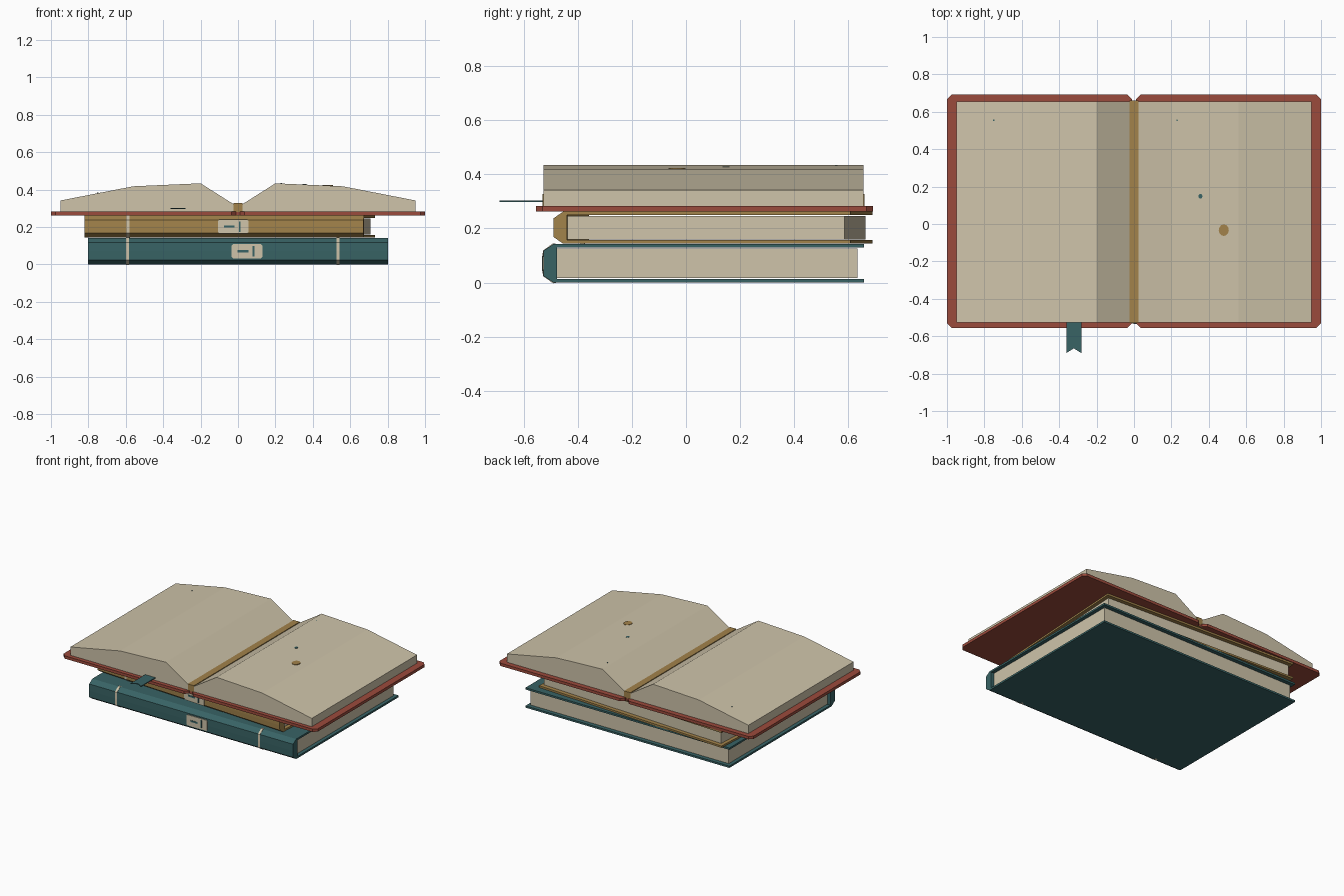
import bpy, bmesh, math
from mathutils import Matrix, Vector

if "Cube" in bpy.data.objects:
    bpy.data.objects.remove(bpy.data.objects["Cube"])


def material(name, rgb):
    m = bpy.data.materials.new(name)
    m.diffuse_color = (*rgb, 1)
    m.use_nodes = True
    m.node_tree.nodes["Principled BSDF"].inputs["Base Color"].default_value = m.diffuse_color
    return m


CREAM = material("cream paper", (0.62, 0.55, 0.40))
RED = material("red cloth", (0.33, 0.07, 0.045))
TEAL = material("teal cloth", (0.04, 0.125, 0.13))
GOLD = material("ochre cloth", (0.36, 0.225, 0.07))


def prism(name, pts, axis, lo, hi, mat, frame=None):
    """Extrude a 2D outline along an axis: 'x' takes (y, z), 'y' takes (x, z), 'z' takes (x, y)."""
    place = {"x": lambda a, b, t: (t, a, b), "y": lambda a, b, t: (a, t, b), "z": lambda a, b, t: (a, b, t)}[axis]
    bm = bmesh.new()
    face = bm.faces.new([bm.verts.new(place(a, b, lo)) for a, b in pts])
    ext = bmesh.ops.extrude_face_region(bm, geom=[face])
    top = [v for v in ext["geom"] if isinstance(v, bmesh.types.BMVert)]
    bmesh.ops.translate(bm, verts=top, vec=Vector(place(0, 0, hi - lo)))
    bmesh.ops.recalc_face_normals(bm, faces=bm.faces)
    mesh = bpy.data.meshes.new(name)
    bm.to_mesh(mesh)
    bm.free()
    ob = bpy.data.objects.new(name, mesh)
    mesh.materials.append(mat)
    bpy.context.collection.objects.link(ob)
    if frame:
        ob.matrix_world = frame
    return ob


def rect(a0, a1, b0, b1, c=0.0):
    """Rectangle outline with optional cut corners."""
    if not c:
        return [(a0, b0), (a1, b0), (a1, b1), (a0, b1)]
    return [(a0 + c, b0), (a1 - c, b0), (a1, b0 + c), (a1, b1 - c),
            (a1 - c, b1), (a0 + c, b1), (a0, b1 - c), (a0, b0 + c)]


def closed_book(name, w, d, h, mat, frame, bands, label_x):
    """Closed book lying flat, spine toward -y, centred on its frame."""
    t, f, b = 0.013, -d / 2, d / 2
    spine_back = f + 0.05
    # boards
    for side, z in (("lower", 0), ("upper", h - t)):
        prism(f"{name}_{side}_cover", rect(-w / 2, w / 2, f + 0.035, b), "z", z, z + t, mat, frame)
    # page block
    prism(f"{name}_pages", rect(-w / 2 + 0.022, w / 2 - 0.022, spine_back - 0.01, b - 0.024),
          "z", t + 0.003, h - t - 0.003, CREAM, frame)

    # faceted spine, and the bands that wrap it
    def spine(o):
        return [(spine_back, 0), (f + 0.035, -o), (f - o, 0.024), (f - o - 0.001, h / 2),
                (f - o, h - 0.024), (f + 0.035, h + o), (spine_back, h)]
    prism(f"{name}_spine", spine(0), "x", -w / 2, w / 2, mat, frame)
    for i, x in enumerate(bands):
        prism(f"{name}_band_{i}", spine(0.003), "x", x - 0.008, x + 0.008, CREAM, frame)
    # title plate with two plain strokes
    z = h / 2
    prism(f"{name}_label", rect(label_x - 0.082, label_x + 0.082, z - 0.038, z + 0.038, 0.008),
          "y", f - 0.005, f + 0.003, CREAM, frame)
    prism(f"{name}_label_dash", rect(label_x - 0.05, label_x + 0.007, z - 0.006, z + 0.006),
          "y", f - 0.007, f - 0.002, TEAL, frame)
    prism(f"{name}_label_bar", rect(label_x + 0.03, label_x + 0.039, z - 0.028, z + 0.028),
          "y", f - 0.007, f - 0.002, TEAL, frame)


# Two closed books, the upper one slightly turned
closed_book("bottom_book", 1.605, 1.185, 0.142, TEAL, Matrix.Translation((0, 0.066, 0)), (-0.59, 0.535), 0.048)
closed_book("middle_book", 1.495, 1.10, 0.118, GOLD,
            Matrix.Translation((-0.045, 0.1, 0.144)) @ Matrix.Rotation(math.radians(-3.1), 4, "Z"),
            (-0.515,), 0.05)

# Open book, mirrored about x = 0
page_profile = [(0.02, 0.283), (0.95, 0.283), (0.95, 0.342), (0.56, 0.418), (0.2, 0.434), (0.02, 0.32)]
for side, s in (("left", -1), ("right", 1)):
    board = [(s * x, y) for x, y in rect(0.012, 1.0, -0.555, 0.692, 0.024)]
    prism(f"open_{side}_cover", board, "z", 0.263, 0.283, RED)
    prism(f"open_{side}_pages", [(s * x, z) for x, z in page_profile], "y", -0.527, 0.656, CREAM)
prism("open_spine_board", rect(-0.035, 0.035, 0.264, 0.281), "y", -0.53, 0.66, RED)
prism("open_gutter_strip", rect(-0.024, 0.024, 0.262, 0.328), "y", -0.53, 0.66, GOLD)

# Ribbon bookmark with a notched tail
prism("ribbon_bookmark", [(-0.362, -0.5), (-0.362, -0.69), (-0.322, -0.665), (-0.282, -0.69), (-0.282, -0.5)],
      "z", 0.297, 0.303, TEAL)


# Small painted spots on the pages
def spot(name, x, y, r, mat):
    a = abs(x)
    z = 0.418 + (0.56 - a) / 0.36 * 0.016 if a < 0.56 else 0.418 - (a - 0.56) / 0.39 * 0.076
    pts = [(x + r * math.cos(k * math.pi / 6), y + 1.15 * r * math.sin(k * math.pi / 6)) for k in range(12)]
    prism(name, pts, "z", z - 0.004, z + 0.003, mat)


spot("ochre_seal", 0.48, -0.033, 0.027, GOLD)
spot("ink_drop", 0.355, 0.148, 0.011, TEAL)
spot("ink_speck_left", -0.75, 0.555, 0.004, TEAL)
spot("ink_speck_right", 0.23, 0.555, 0.004, TEAL)
